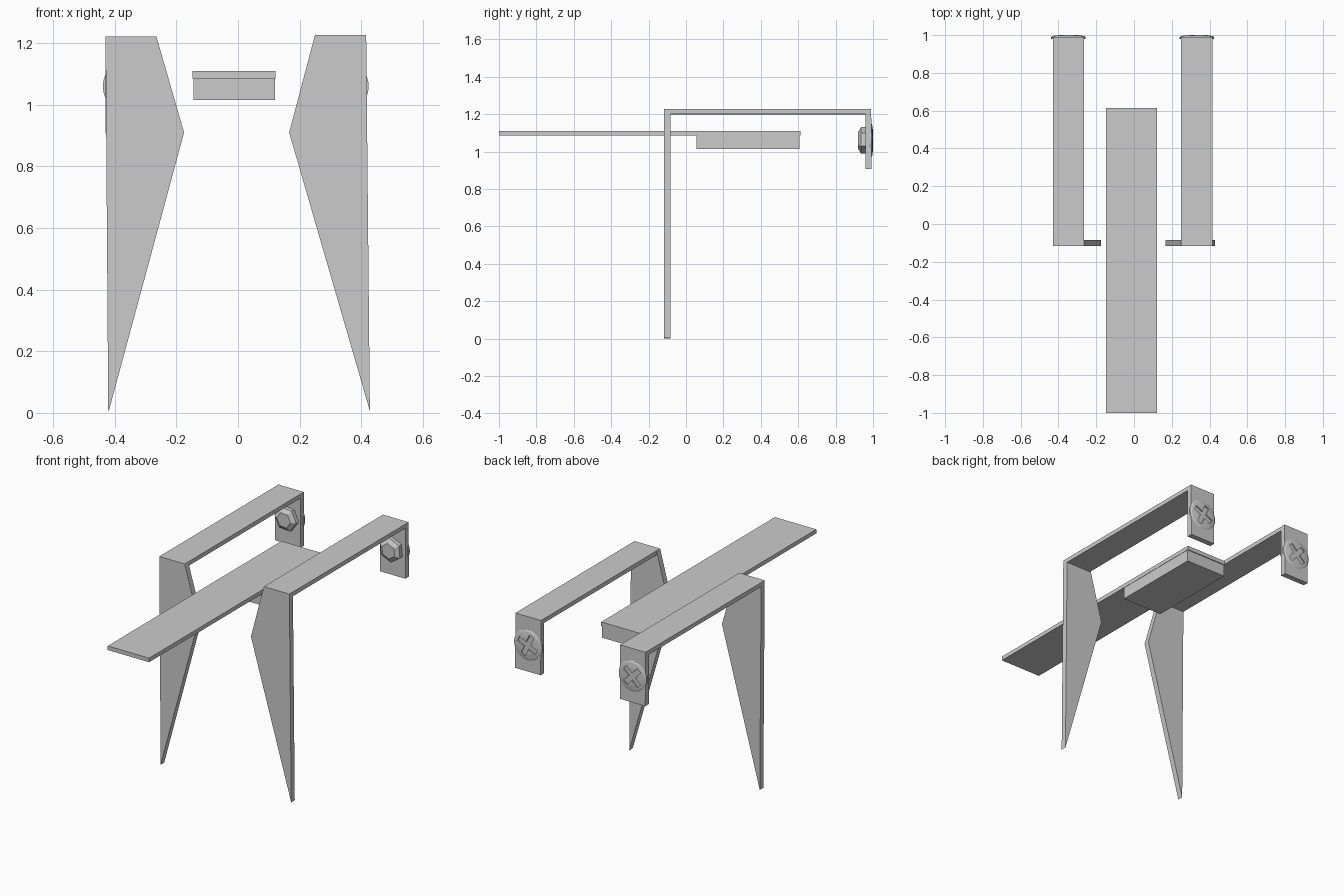
import bpy, bmesh
from math import cos, sin, pi, radians
from mathutils import Vector

if "Cube" in bpy.data.objects:
    bpy.data.objects.remove(bpy.data.objects["Cube"])


def finish(name, bm):
    bmesh.ops.recalc_face_normals(bm, faces=bm.faces)
    me = bpy.data.meshes.new(name)
    bm.to_mesh(me)
    bm.free()
    ob = bpy.data.objects.new(name, me)
    bpy.context.collection.objects.link(ob)
    return ob


def prism(name, pts, offset):
    """Extrude a closed 3D outline along an offset vector."""
    bm = bmesh.new()
    face = bm.faces.new([bm.verts.new(p) for p in pts])
    ext = bmesh.ops.extrude_face_region(bm, geom=[face])
    verts = [v for v in ext["geom"] if isinstance(v, bmesh.types.BMVert)]
    bmesh.ops.translate(bm, verts=verts, vec=Vector(offset))
    return finish(name, bm)


def lathe_y(name, profile, sides, cx, cz, turn=0):
    """Closed turned solid along y; profile is (y, radius) pairs."""
    bm = bmesh.new()
    rings = [[bm.verts.new((cx + r * cos(turn + 2 * pi * i / sides), y,
                            cz + r * sin(turn + 2 * pi * i / sides)))
              for i in range(sides)] for y, r in profile]
    for a, b in zip(rings, rings[1:]):
        for i in range(sides):
            j = (i + 1) % sides
            bm.faces.new((a[i], a[j], b[j], b[i]))
    bm.faces.new(rings[0])
    bm.faces.new(rings[-1])
    return finish(name, bm)


def box(name, x0, x1, y0, y1, z0, z1):
    return prism(name, [(x0, y0, z0), (x1, y0, z0), (x1, y1, z0), (x0, y1, z0)],
                 (0, 0, z1 - z0))


def screw(side, cx, cz, angle):
    # domed head with a cross-shaped recess
    head = lathe_y(side + "_screw_head",
                   [(0.98, 0.091), (0.991, 0.091), (0.996, 0.08), (1.0, 0.05)],
                   32, cx, cz)
    plus = []
    a, b = 0.064, 0.015
    for k in range(4):
        t = radians(angle) + k * pi / 2
        for u, v in ((a, -b), (a, b), (b, b)):
            plus.append((cx + u * cos(t) - v * sin(t), 0.97,
                         cz + u * sin(t) + v * cos(t)))
    cutter = prism(side + "_recess_cutter", plus, (0, 0.06, 0))
    cutter.hide_render = True
    cutter.display_type = 'WIRE'
    mod = head.modifiers.new("recess", 'BOOLEAN')
    mod.operation = 'DIFFERENCE'
    mod.solver = 'EXACT'
    mod.object = cutter
    # apply the cut, then drop the cutter
    deps = bpy.context.evaluated_depsgraph_get()
    cut = bpy.data.meshes.new_from_object(head.evaluated_get(deps))
    head.modifiers.clear()
    head.data = cut
    bpy.data.objects.remove(cutter)
    # hexagonal nut on the inner face
    lathe_y(side + "_nut", [(0.92, 0.045), (0.936, 0.071), (0.965, 0.071)],
            6, cx, cz, radians(angle + 10))


# side brackets: outer x, inner x, knee x, tip x, tip z, top z, screw angle
sides = {
    "left": (-0.43, -0.265, -0.175, -0.421, 0.0, 1.222, 45),
    "right": (0.416, 0.25, 0.166, 0.428, 0.006, 1.227, 25),
}
for side, (xo, xi, xk, xt, zt, top, ang) in sides.items():
    # tapering front leg
    prism(side + "_leg",
          [(xo, -0.117, top), (xi, -0.117, top), (xk, -0.117, 0.91), (xt, -0.117, zt)],
          (0, 0.033, 0))
    # top strip bent down into the rear tab
    prism(side + "_arm",
          [(xo, -0.1, top), (xo, 0.99, top), (xo, 0.993, 0.906), (xo, 0.96, 0.906),
           (xo, 0.96, top - 0.025), (xo, -0.1, top - 0.025)],
          (xi - xo, 0, 0))
    screw(side, (xo + xi) / 2, 1.06, ang)

# long centre board and the block below its rear end
box("board", -0.147, 0.122, -1.0, 0.613, 1.085, 1.109)
box("rear_block", -0.145, 0.12, 0.055, 0.608, 1.015, 1.086)
